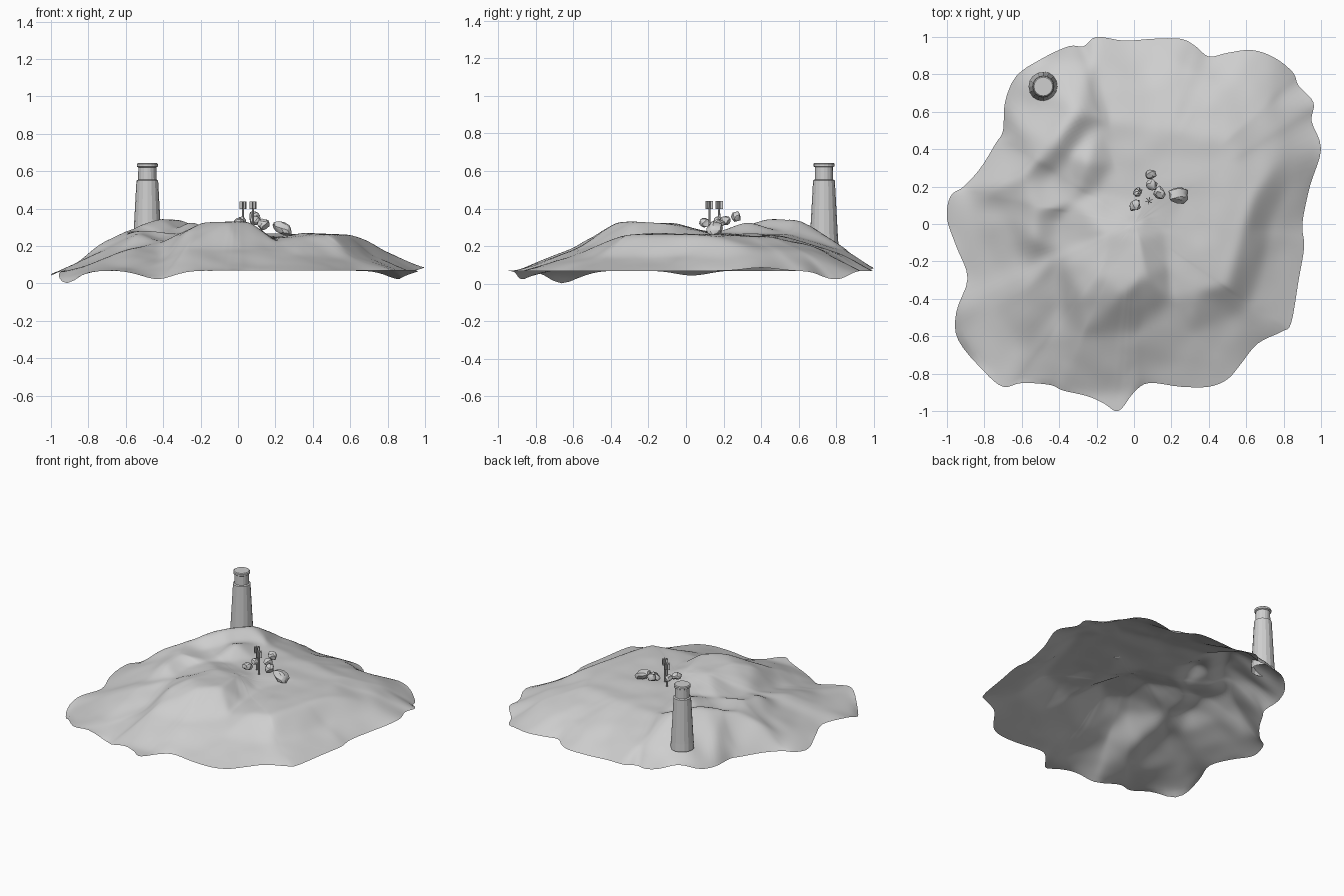
import bpy, bmesh, math
from mathutils import Vector, Matrix, noise
from mathutils.bvhtree import BVHTree
from mathutils.geometry import delaunay_2d_cdt

if "Cube" in bpy.data.objects:
    bpy.data.objects.remove(bpy.data.objects["Cube"])

grey = bpy.data.materials.new("stone grey")
grey.diffuse_color = (0.62, 0.62, 0.62, 1)
grey.use_nodes = True
grey.node_tree.nodes["Principled BSDF"].inputs["Base Color"].default_value = grey.diffuse_color


def make(name, bm, smooth=None):
    me = bpy.data.meshes.new(name)
    bm.to_mesh(me)
    bm.free()
    ob = bpy.data.objects.new(name, me)
    bpy.context.collection.objects.link(ob)
    me.materials.append(grey)
    if smooth:
        bpy.ops.object.select_all(action='DESELECT')
        ob.select_set(True)
        bpy.context.view_layer.objects.active = ob
        bpy.ops.object.shade_smooth_by_angle(angle=math.radians(smooth))
    return ob


# Shoreline of the island, seen from above
shore = [(-.2, 1), (-.05, .98), (.1, .99), (.25, .99), (.33, .95), (.4, .895), (.5, .915),
         (.63, .93), (.75, .89), (.85, .81), (.88, .74), (.96, .65), (.95, .55), (1, .4),
         (.94, .2), (.9, 0), (.91, -.12), (.88, -.3), (.84, -.53), (.79, -.575), (.66, -.64),
         (.57, -.75), (.5, -.83), (.4, -.87), (.25, -.87), (.08, -.85), (0, -.9), (-.06, -.98),
         (-.1, -1), (-.16, -.96), (-.25, -.92), (-.38, -.89), (-.45, -.86), (-.6, -.85),
         (-.7, -.87), (-.8, -.79), (-.94, -.62), (-.95, -.47), (-.89, -.29), (-.95, -.12),
         (-1, .03), (-.98, .15), (-.91, .2), (-.82, .3), (-.74, .43), (-.7, .5), (-.69, .65),
         (-.63, .79), (-.5, .88), (-.35, .95), (-.27, .95)]
# Dips and lifts along the shoreline: x, y, amount
dips = [(-.9, -.65, -.068), (-.43, -.87, -.045), (.86, .8, -.045), (-1, .03, -.025),
        (1, .4, .017), (-.2, 1, .015), (-.55, .86, .05)]


def shore_z(x, y):
    return .068 + sum(a * math.exp(-((x - u) ** 2 + (y - v) ** 2) / .015) for u, v, a in dips)


# Main plateau and eastern terrace: x, y, height
plateau = [(-.18, -.28, .328), (.06, -.28, .332), (-.06, -.37, .328), (.03, -.08, .318),
           (-.15, -.05, .32), (.04, .12, .268), (.2, -.4, .22), (.19, -.22, .24), (.17, -.05, .25),
           (.34, -.37, .25), (.36, -.15, .268), (.5, -.32, .262), (.57, -.08, .266),
           (.3, .2, .262), (.64, .14, .255), (.5, .45, .25), (.2, .5, .255), (.78, .36, .18),
           (.72, .62, .17), (.73, 0, .145), (.68, -.27, .14), (.57, -.49, .14), (.83, .2, .135),
           (.3, -.58, .155), (.02, -.58, .18), (.1, .7, .2), (.5, .72, .18), (.2, .87, .14),
           (-.22, .87, .17), (-.12, .55, .262)]
# Western ridges, ledges and gullies: x, y, height
ridges = [(-.27, -.4, .28), (-.28, -.6, .19), (-.4, -.43, .14), (-.56, -.34, .19),
          (-.41, -.62, .1), (-.6, -.66, .085), (-.75, -.45, .11), (-.41, -.15, .22),
          (-.53, -.08, .265), (-.52, .06, .285), (-.4, .02, .232), (-.6, -.2, .18),
          (-.68, .06, .2), (-.84, .09, .12), (-.73, .21, .22), (-.32, .12, .262),
          (-.25, .33, .335), (-.2, .18, .267), (-.11, .32, .267), (-.34, .36, .29),
          (-.41, .45, .36), (-.31, .6, .352), (-.21, .52, .275), (-.53, .33, .32),
          (-.46, .25, .26), (-.6, .26, .285), (-.61, .52, .21), (-.47, .62, .23),
          (-.5, .74, .2), (-.42, .86, .175)]
hills = plateau + ridges

# Smooth shoreline loop
n = len(shore)
loop = []
for i in range(n):
    p0, p1, p2, p3 = (Vector(shore[(i + k) % n]) for k in (-1, 0, 1, 2))
    for s in range(4):
        t = s / 4
        loop.append(.5 * (2 * p1 + (p2 - p0) * t + (2 * p0 - 5 * p1 + 4 * p2 - p3) * t * t
                          + (3 * p1 - p0 - 3 * p2 + p3) * t ** 3))

# Coarse relief used as a height guide
flat = [Vector(p) for p in shore] + [Vector(h[:2]) for h in hills]
tri = delaunay_2d_cdt(flat, [], [], 0, 1e-5)
zs = [shore_z(*p) for p in shore] + [h[2] for h in hills]
guide = BVHTree.FromPolygons(
    [Vector((v.x, v.y, zs[o[0]])) for v, o in zip(tri[0], tri[3])], tri[2])

# Island terrain: rings shrinking from the shoreline to the centre
R, N = 50, len(loop)
grid = []
for r in range(R):
    row = []
    for p in loop:
        q = p * (1 - r / R)
        hit = guide.ray_cast(Vector((q.x, q.y, 2)), Vector((0, 0, -1)))[0] if r else None
        row.append(hit.z if hit else shore_z(p.x, p.y))
    grid.append(row)
for _ in range(4):
    grid = [grid[0]] + [[(2 * grid[r][i] + grid[r - 1][i] + grid[min(r + 1, R - 1)][i]
                          + grid[r][i - 1] + grid[r][(i + 1) % N]) / 6 for i in range(N)]
                        for r in range(1, R)]
bm = bmesh.new()
rings = []
for r in range(R):
    ring = []
    for p, z in zip(loop, grid[r]):
        q = p * (1 - r / R)
        bump = .006 * noise.noise(Vector((q.x * 7, q.y * 7, 1))) * min(1, r / 8)
        ring.append(bm.verts.new((q.x, q.y, max(0, z + bump))))
    rings.append(ring)
for a, b in zip(rings, rings[1:]):
    for i in range(N):
        j = (i + 1) % N
        bm.faces.new((a[i], b[i], b[j], a[j]))
mid = bm.verts.new((0, 0, sum(grid[-1]) / N))
for i in range(N):
    bm.faces.new((rings[-1][i], mid, rings[-1][(i + 1) % N]))
bmesh.ops.recalc_face_normals(bm, faces=bm.faces)
bm.normal_update()
if sum(f.normal.z for f in bm.faces) < 0:
    bmesh.ops.reverse_faces(bm, faces=bm.faces)
make("island_terrain", bm, 60)

# Tower: turned profile (radius, height)
profile = [(.079, .185), (.075, .24), (.058, .55), (.049, .555), (.048, .62),
           (.056, .625), (.056, .638), (.05, .643)]
bm = bmesh.new()
S = 16
rows = [[bm.verts.new((-.485 + r * math.cos(k * math.tau / S),
                       .735 + r * math.sin(k * math.tau / S), z)) for k in range(S)]
        for r, z in profile]
for a, b in zip(rows, rows[1:]):
    for k in range(S):
        j = (k + 1) % S
        bm.faces.new((a[k], a[j], b[j], b[k]))
bm.faces.new(rows[-1])
make("tower", bm)

# Boulders: x, y, z, half sizes, turn
boulders = [(.24, .15, .295, .058, .042, .032, -.2), (.005, .1, .325, .032, .03, .024, .5),
            (.02, .17, .335, .022, .026, .024, 0), (.095, .21, .335, .027, .032, .026, .6),
            (.135, .165, .315, .03, .034, .03, .3), (.087, .265, .357, .03, .026, .028, .1)]
for i, (x, y, z, a, b, c, turn) in enumerate(boulders):
    bm = bmesh.new()
    bmesh.ops.create_icosphere(bm, subdivisions=2, radius=1)
    for v in bm.verts:
        v.co *= 1 + .4 * noise.noise(v.co * 1.2 + Vector((i * 5, 0, 0)))
    bm.transform(Matrix.Translation((x, y, z)) @ Matrix.Rotation(turn, 4, 'Z')
                 @ Matrix.Rotation(.3, 4, 'Y') @ Matrix.Diagonal((a, b, c, 1)))
    make(f"boulder_{i + 1}", bm, 25)

# Small plants: stem with crossed upright leaves
for i, (x, y) in enumerate([(.08, .125), (.027, .177)]):
    bm = bmesh.new()
    bmesh.ops.create_cone(bm, cap_ends=True, segments=6, radius1=.007, radius2=.005,
                          depth=.13, matrix=Matrix.Translation((x, y, .34)))
    for k in range(3):
        bmesh.ops.create_cube(bm, size=1, matrix=Matrix.Translation((x, y, .418))
                              @ Matrix.Rotation(k * math.pi / 3 + .3, 4, 'Z')
                              @ Matrix.Diagonal((.04, .004, .042, 1)))
    make(f"plant_{i + 1}", bm)
